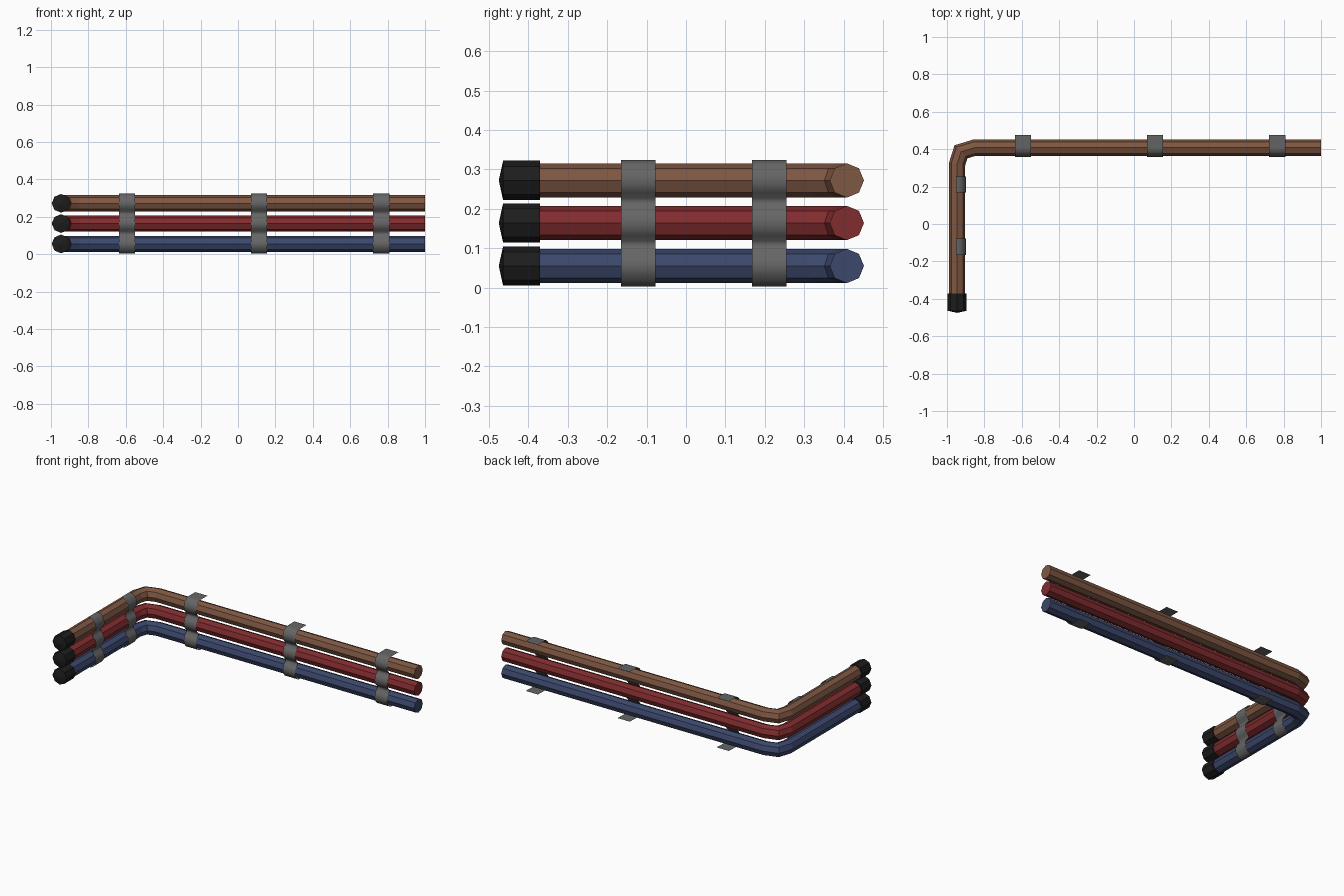
import bpy, bmesh, math
from mathutils import Vector

if "Cube" in bpy.data.objects:
    bpy.data.objects.remove(bpy.data.objects["Cube"])

R, SIDES = 0.0435, 8
LEG_X, LEG_Y = -0.946, 0.408


def material(name, rgb):
    m = bpy.data.materials.new(name)
    m.diffuse_color = (*rgb, 1)
    m.use_nodes = True
    m.node_tree.nodes["Principled BSDF"].inputs["Base Color"].default_value = m.diffuse_color
    return m


def make_object(name, bm, mat, smooth=False):
    me = bpy.data.meshes.new(name)
    for f in bm.faces:
        f.smooth = smooth
    bm.to_mesh(me)
    bm.free()
    me.materials.append(mat)
    ob = bpy.data.objects.new(name, me)
    bpy.context.collection.objects.link(ob)
    return ob


def bridge(bm, a, b):
    for i in range(len(a)):
        j = (i + 1) % len(a)
        bm.faces.new((a[i], a[j], b[j], b[i]))


# Octagonal tube swept along a flat path, with mitred bends
def pipe(name, path, z, mat):
    bm = bmesh.new()
    pts = [Vector((x, y, z)) for x, y in path]
    rings = []
    for i, p in enumerate(pts):
        d_in = (p - pts[max(i - 1, 0)]).normalized() if i else (pts[1] - p).normalized()
        d_out = (pts[i + 1] - p).normalized() if i < len(pts) - 1 else d_in
        t = (d_in + d_out).normalized()
        side = Vector((-t.y, t.x, 0)) / t.dot(d_in)
        rings.append([bm.verts.new(p + side * R * math.cos(a) + Vector((0, 0, R * math.sin(a))))
                      for a in (math.tau * k / SIDES for k in range(SIDES))])
    for a, b in zip(rings, rings[1:]):
        bridge(bm, a, b)
    bm.faces.new(rings[0])
    bm.faces.new(rings[-1])
    bmesh.ops.recalc_face_normals(bm, faces=bm.faces)
    return make_object(name, bm, mat)


# Closed end cap with a slightly pointed front
def end_cap(name, z, mat):
    bm = bmesh.new()
    r = 0.05
    rings = [[bm.verts.new((LEG_X + r * math.cos(a), y, z + r * math.sin(a)))
              for a in (math.tau * k / SIDES for k in range(SIDES))] for y in (-0.371, -0.464)]
    bridge(bm, *rings)
    tip = bm.verts.new((LEG_X, -0.475, z))
    for i in range(SIDES):
        bm.faces.new((rings[1][i], rings[1][(i + 1) % SIDES], tip))
    bm.faces.new(rings[0])
    bmesh.ops.recalc_face_normals(bm, faces=bm.faces)
    return make_object(name, bm, mat)


# Wavy sheet strap: (outward, z) profile hugging the pipes, extruded across its width
def strap(name, tab, zs, place, mat, width=0.087):
    rs = 0.049
    prof = [(-tab, zs[-1] + 0.052)] if tab else []
    for n, z in enumerate(reversed(zs)):
        top, bottom = n == 0, n == len(zs) - 1
        for deg in range(90 if top else 40, (-91 if bottom else -41), -10):
            a = math.radians(deg)
            prof.append((rs * math.cos(a), z + (0.052 if abs(deg) > 40 else rs) * math.sin(a)))
        if not bottom:
            prof.append((0.026, z - 0.045))
            prof.append((0.022, z - 0.054))
            prof.append((0.026, z - 0.063))
    if tab:
        prof.append((-tab, zs[0] - 0.050))
    bm = bmesh.new()
    rows = [[bm.verts.new(place(o, s * width / 2, z)) for s in (-1, 1)] for o, z in prof]
    for a, b in zip(rows, rows[1:]):
        bm.faces.new((a[0], b[0], b[1], a[1]))
    bmesh.ops.recalc_face_normals(bm, faces=bm.faces)
    ob = make_object(name, bm, mat, True)
    return ob


blue = material("blue_paint", (0.045, 0.065, 0.15))
red = material("red_paint", (0.22, 0.025, 0.028))
brown = material("brown_paint", (0.21, 0.095, 0.055))
black = material("black_rubber", (0.012, 0.012, 0.012))
steel = material("dark_steel", (0.13, 0.13, 0.13))

# Three stacked pipes with end caps
path = [(LEG_X, -0.42), (LEG_X, 0.32), (-0.925, 0.386), (-0.853, LEG_Y), (1.0, LEG_Y)]
heights = [0.055, 0.164, 0.272]
for label, z, mat in zip(("lower", "middle", "upper"), heights, (blue, red, brown)):
    pipe(label + "_pipe", path, z, mat)
    end_cap(label + "_end_cap", z, black)

# Straps on the long run, with tabs reaching back to the wall
for i, x in enumerate((-0.594, 0.112, 0.766)):
    strap(f"long_strap_{i + 1}", 0.067, heights, lambda o, s, z: (x + s, LEG_Y - o, z), steel)

# Straps on the short run
for i, y in enumerate((-0.121, 0.211)):
    strap(f"short_strap_{i + 1}", 0.005, heights, lambda o, s, z: (LEG_X + o, y + s, z), steel)
